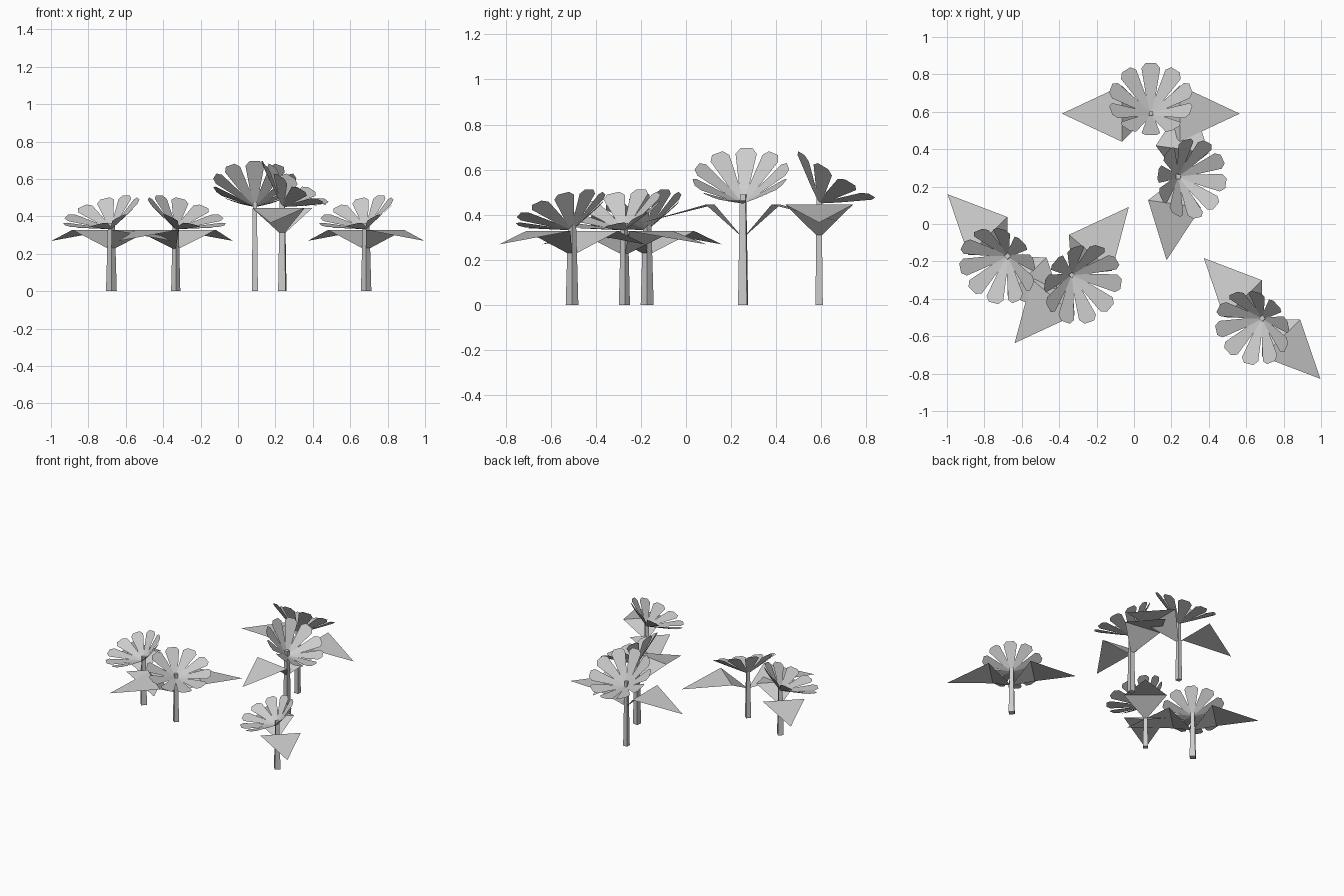
import bpy
import bmesh
from math import sin, cos, radians, pi
from mathutils import Matrix, Vector

cube = bpy.data.objects.get("Cube")
if cube:
    bpy.data.objects.remove(cube, do_unlink=True)

grey = bpy.data.materials.new("light grey")
grey.use_nodes = True
COLOUR = (0.6, 0.6, 0.6, 1)
grey.diffuse_color = COLOUR
grey.node_tree.nodes["Principled BSDF"].inputs["Base Color"].default_value = COLOUR

PETALS = 10
TILT = radians(31)        # the bloom leans towards local +y
HEAD_Z = 0.45


def finish(bm, name, placement):
    bmesh.ops.transform(bm, matrix=placement, verts=bm.verts)
    mesh = bpy.data.meshes.new(name)
    bm.to_mesh(mesh)
    bm.free()
    mesh.materials.append(grey)
    bpy.context.collection.objects.link(bpy.data.objects.new(name, mesh))


def add_face(bm, points):
    bm.faces.new([bm.verts.new(p) for p in points])


def stem(name, placement, width):
    # tapered square stalk that pokes slightly through the bloom
    bm = bmesh.new()
    bmesh.ops.create_cone(bm, cap_ends=True, segments=4, radius1=width * 0.707,
                          radius2=width * 0.45, depth=0.49,
                          matrix=Matrix.Translation((0, 0, 0.245)) @ Matrix.Rotation(pi / 4, 4, 'Z'))
    finish(bm, name, placement)


def leaves(name, placement):
    # pair of folded kite leaves: rising inner triangle, drooping outer one
    bm = bmesh.new()
    for side in (1, -1):
        a, b = (side * 0.155, -side * 0.15, 0.445), (side * 0.155, side * 0.15, 0.445)
        add_face(bm, [(0, 0, 0.297), a, b])
        add_face(bm, [a, (side * 0.475, 0, 0.365), b])
    bmesh.ops.remove_doubles(bm, verts=bm.verts, dist=0.0001)
    finish(bm, name, placement)


def bloom(name, placement):
    # shallow cone centre with flat petals carrying its slope outwards
    bm = bmesh.new()
    inner, half = 0.08, pi / PETALS
    w = inner * sin(half)
    r = inner * cos(half)
    slope = 0.67
    outline = [(r, -w), (0.202, -0.05), (0.225, -0.028),
               (0.225, 0.028), (0.202, 0.05), (r, w)]
    for i in range(PETALS):
        spin = Matrix.Rotation(pi / 2 + i * 2 * half, 3, 'Z')
        pts = [spin @ Vector((x, y, x * slope)) for x, y in outline]
        add_face(bm, pts)
        add_face(bm, [Vector((0, 0, 0)), pts[0], pts[-1]])
    bmesh.ops.remove_doubles(bm, verts=bm.verts, dist=0.0001)
    lean = Matrix.Translation((0, 0, HEAD_Z)) @ Matrix.Rotation(-TILT, 4, 'X')
    finish(bm, name, placement @ lean)


# name, x, y, turn in degrees, spread, height, stem width
FLOWERS = [
    ("back", 0.09, 0.59, 0, 1.0, 1.0, 0.033),
    ("middle", 0.237, 0.253, -98, 0.95, 1.0, 0.042),
    ("left_front", 0.685, -0.505, 134, 0.945, 0.736, 0.042),
    ("right_inner", -0.333, -0.273, -130, 1.0, 0.736, 0.035),
    ("right_outer", -0.677, -0.172, 134, 0.97, 0.736, 0.042),
]

for name, x, y, turn, spread, height, width in FLOWERS:
    place = (Matrix.Translation((x, y, 0)) @ Matrix.Rotation(radians(turn), 4, 'Z')
             @ Matrix.Diagonal((spread, spread, height, 1)))
    stem(name + "_stem", place, width)
    leaves(name + "_leaves", place)
    bloom(name + "_bloom", place)
